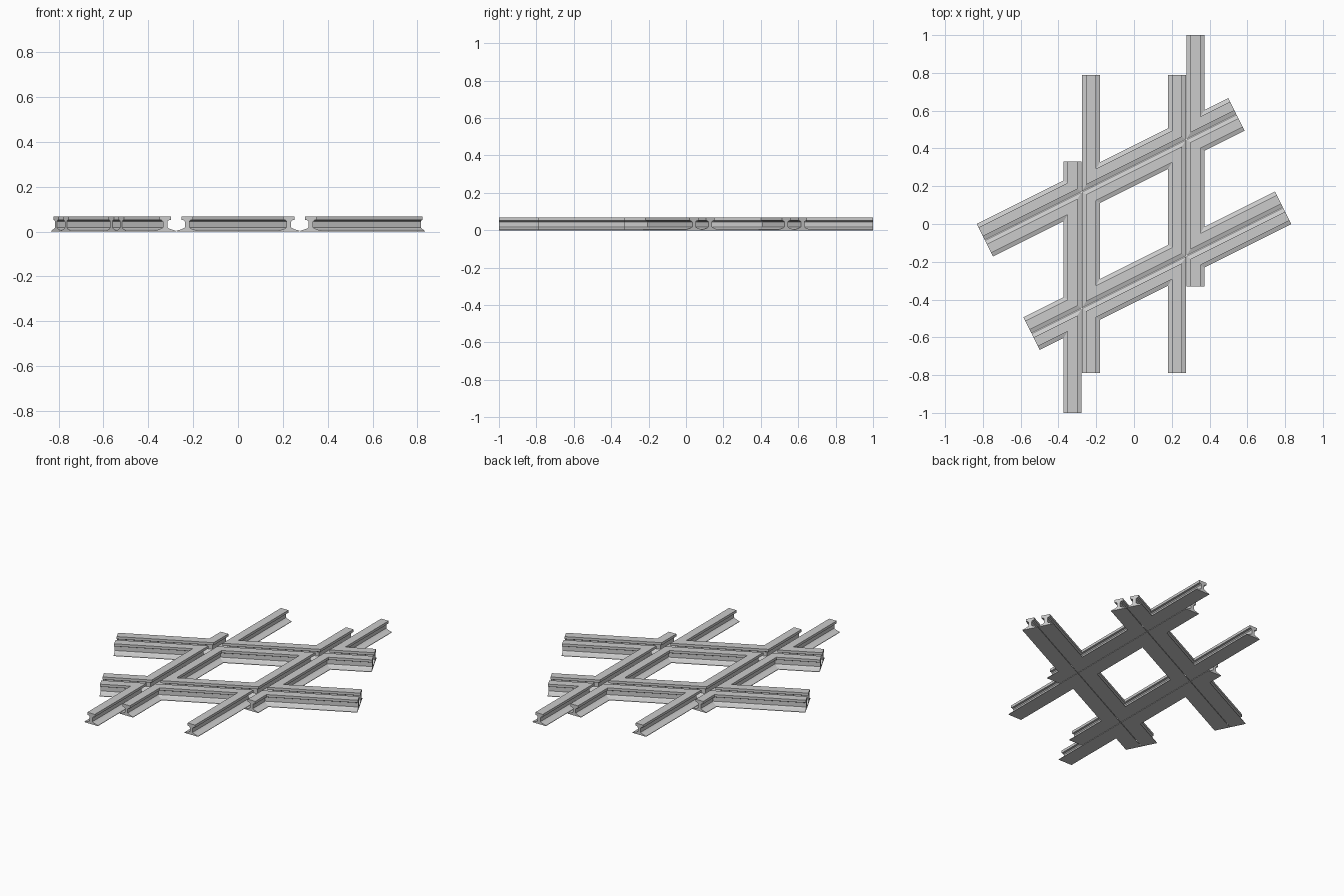
import bpy, bmesh, math
from mathutils import Vector

if "Cube" in bpy.data.objects:
    bpy.data.objects.remove(bpy.data.objects["Cube"])

# Rail cross-section (right half, bottom to top), mirrored to a closed outline
HALF = [(0.0475, 0), (0.0475, 0.003), (0.020, 0.012), (0.010, 0.018), (0.010, 0.044),
        (0.015, 0.050), (0.026, 0.052), (0.026, 0.068)]
PROFILE = HALF + [(-x, z) for x, z in reversed(HALF)]

ANG = math.atan(0.5)
D = Vector((math.cos(ANG), math.sin(ANG)))      # direction of skew track
N = Vector((-D.y, D.x))                         # its normal
OUT, INN = 0.325, 0.227                         # running-rail and check-rail offsets
END = 0.745                                     # half length of skew rails


def cross(x, off):
    """Where the straight rail at x meets the skew rail at offset off."""
    return Vector((x, (off - N.x * x) / N.y))


def skew(s, off):
    """Point on a skew rail."""
    return D * s + N * off


def straight(x, y):
    return Vector((x, y))


def rail(name, path, closed=False):
    """Sweep the rail section along a path with mitred corners."""
    bm = bmesh.new()
    n, m = len(path), len(PROFILE)
    rings = []
    for i, p in enumerate(path):
        prev = path[i - 1] if (closed or i > 0) else None
        nxt = path[(i + 1) % n] if (closed or i < n - 1) else None
        a = (p - prev).normalized() if prev is not None else (nxt - p).normalized()
        b = (nxt - p).normalized() if nxt is not None else a
        na, nb = Vector((a.y, -a.x)), Vector((b.y, -b.x))
        mitre = (na + nb) / (1 + na.dot(nb))
        rings.append([bm.verts.new((p.x + mitre.x * u, p.y + mitre.y * u, z))
                      for u, z in PROFILE])
    for i in range(n if closed else n - 1):
        r, q = rings[i], rings[(i + 1) % n]
        for j in range(m):
            k = (j + 1) % m
            bm.faces.new((r[j], r[k], q[k], q[j]))
    if not closed:
        bm.faces.new(rings[0])
        bm.faces.new(rings[-1][::-1])
    bmesh.ops.recalc_face_normals(bm, faces=bm.faces)
    me = bpy.data.meshes.new(name)
    bm.to_mesh(me)
    bm.free()
    bpy.context.collection.objects.link(bpy.data.objects.new(name, me))


# Closed diamond of check rails in the middle
rail("centre_diamond", [cross(-INN, INN), cross(INN, INN), cross(INN, -INN), cross(-INN, -INN)], True)

# The other pieces come in pairs, half a turn apart
for s, side, end in ((1, "right", "back"), (-1, "left", "front")):
    # U-shaped pieces between the crossings
    rail(side + "_side_rail", [skew(s * END, s * INN), cross(s * OUT, s * INN),
                               cross(s * OUT, -s * INN), skew(s * END, -s * INN)])
    rail(end + "_side_rail", [straight(-s * INN, s * 0.79), cross(-s * INN, s * OUT),
                              cross(s * INN, s * OUT), straight(s * INN, s * 0.79)])
    # Corner pieces: long acute arm and short stub
    rail(end + "_long_corner", [straight(s * OUT, s * 1.0), cross(s * OUT, s * OUT),
                                skew(s * END, s * OUT)])
    rail(end + "_stub_corner", [straight(-s * OUT, s * 0.33), cross(-s * OUT, s * OUT),
                                skew(-s * END, s * OUT)])
